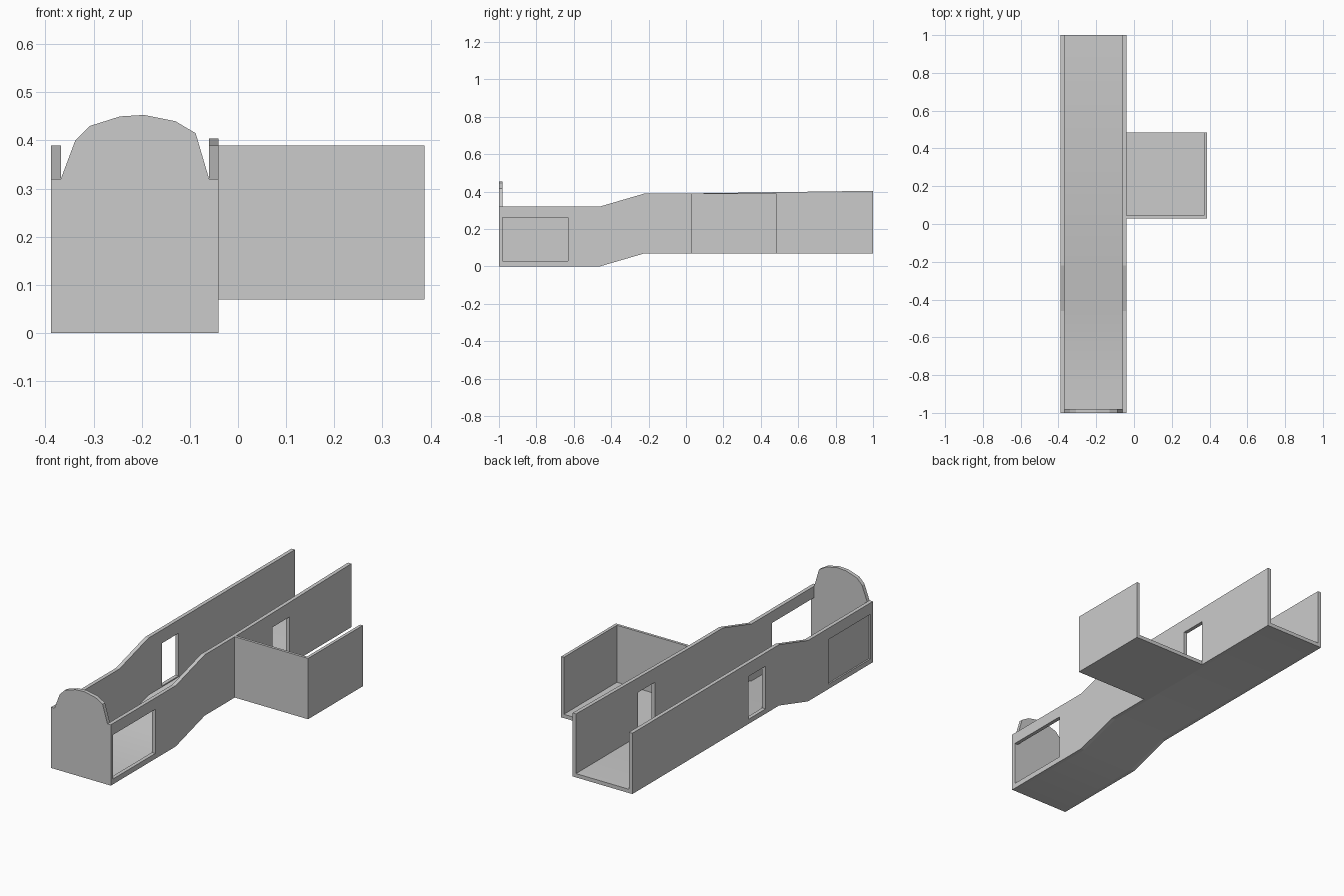
import bpy, bmesh
from mathutils import Vector

if "Cube" in bpy.data.objects:
    bpy.data.objects.remove(bpy.data.objects["Cube"])


def prism(name, outline, axis, a, b):
    """Extrude a 2D outline along an axis ('x': outline is y,z; 'y': outline is x,z)."""
    def place(p, d):
        return Vector((d, p[0], p[1])) if axis == 'x' else Vector((p[0], d, p[1]))
    bm = bmesh.new()
    low = [bm.verts.new(place(p, a)) for p in outline]
    high = [bm.verts.new(place(p, b)) for p in outline]
    bm.faces.new(low)
    bm.faces.new(high)
    n = len(outline)
    for i in range(n):
        j = (i + 1) % n
        bm.faces.new((low[i], low[j], high[j], high[i]))
    bmesh.ops.recalc_face_normals(bm, faces=bm.faces)
    me = bpy.data.meshes.new(name)
    bm.to_mesh(me)
    bm.free()
    ob = bpy.data.objects.new(name, me)
    bpy.context.collection.objects.link(ob)
    return ob


def box(name, x, y, z):
    return prism(name, [(y[0], z[0]), (y[1], z[0]), (y[1], z[1]), (y[0], z[1])], 'x', *x)


def activate(ob):
    bpy.ops.object.select_all(action='DESELECT')
    ob.select_set(True)
    bpy.context.view_layer.objects.active = ob


def cut(ob, x, y, z):
    """Cut a box-shaped opening and discard the cutter."""
    cutter = box("cutter", x, y, z)
    cutter.hide_render = True
    mod = ob.modifiers.new("opening", 'BOOLEAN')
    mod.operation, mod.solver, mod.object = 'DIFFERENCE', 'EXACT', cutter
    activate(ob)
    bpy.ops.object.modifier_apply(modifier=mod.name)
    bpy.data.objects.remove(cutter)


L, R, T = -0.388, -0.04, 0.02
FRONT = -0.98
base = [(FRONT, 0), (-0.46, 0), (-0.22, 0.07), (1, 0.07)]


def wall_outline(end_top):
    return base + [(1, end_top), (0.03, 0.39), (-0.22, 0.39), (-0.46, 0.32), (FRONT, 0.32)]


# corridor floor with ramp
floor = prism("corridor_floor", base + [(y, z + T) for y, z in reversed(base)],
              'x', L + T, R - T)

# left wall: doorway and a shallow recessed panel
left = prism("left_wall", wall_outline(0.39), 'x', L, L + T)
cut(left, (L - 0.1, L + 0.1), (-0.108, 0.033), (0.095, 0.32))
cut(left, (L - 0.1, L + 0.008), (FRONT, -0.63), (0.025, 0.26))

# right wall: doorway into the side room and a big window
right = prism("right_wall", wall_outline(0.404), 'x', R - T, R)
cut(right, (R - 0.1, R + 0.1), (0.345, 0.485), (0.09, 0.32))
cut(right, (R - 0.1, R + 0.1), (FRONT, -0.63), (0.028, 0.26))

# window lintel end running past the front panel
box("lintel_end", (R - T, R), (-1, FRONT), (0.26, 0.32))

# arched front panel
prism("front_panel", [
    (L, 0), (R, 0), (R, 0.26), (R - T, 0.26), (R - T, 0.32), (-0.088, 0.415),
    (-0.13, 0.44), (-0.195, 0.453), (-0.245, 0.45), (-0.308, 0.43),
    (-0.338, 0.40), (L + T, 0.32), (L, 0.32)], 'y', -1, FRONT)

# side room, open at the back and top
box("room_floor", (R, 0.387), (0.03, 0.485), (0.07, 0.09))
box("room_front_wall", (R, 0.387), (0.03, 0.044), (0.09, 0.39))
box("room_right_wall", (0.371, 0.387), (0.044, 0.485), (0.09, 0.39))

# soft bend over the ramp
activate(floor)
bpy.ops.object.shade_smooth_by_angle()
